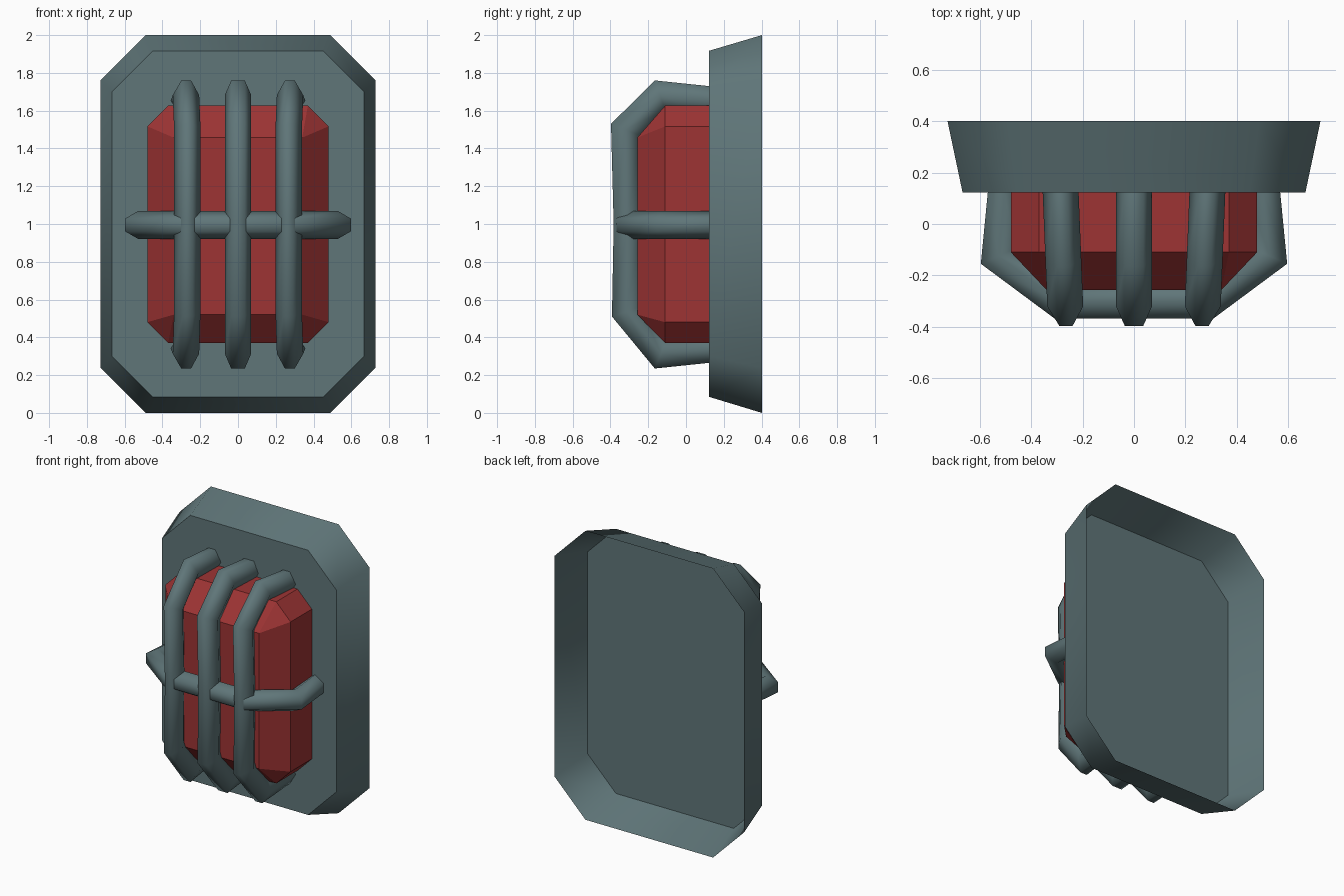
import bpy, bmesh, math
from mathutils import Vector

if "Cube" in bpy.data.objects:
    bpy.data.objects.remove(bpy.data.objects["Cube"])


def material(name, rgb):
    m = bpy.data.materials.new(name)
    m.diffuse_color = (*rgb, 1)
    m.use_nodes = True
    m.node_tree.nodes["Principled BSDF"].inputs["Base Color"].default_value = m.diffuse_color
    return m


GREY = material("slate_grey", (0.115, 0.18, 0.19))
RED = material("lens_red", (0.34, 0.034, 0.034))


def finish(name, bm, mat, smooth_angle):
    bmesh.ops.remove_doubles(bm, verts=bm.verts[:], dist=0.0005)
    bmesh.ops.recalc_face_normals(bm, faces=bm.faces[:])
    for f in bm.faces:
        f.smooth = smooth_angle > 0
    for e in bm.edges:
        e.smooth = e.calc_face_angle(0) < math.radians(smooth_angle)
    me = bpy.data.meshes.new(name)
    bm.to_mesh(me)
    bm.free()
    me.materials.append(mat)
    ob = bpy.data.objects.new(name, me)
    bpy.context.collection.objects.link(ob)
    return ob


def bridge(bm, loops):
    n = len(loops[0])
    for a, b in zip(loops, loops[1:]):
        for i in range(n):
            j = (i + 1) % n
            bm.faces.new((a[i], a[j], b[j], b[i]))


def octagon(bm, y, hx, z0, z1, c):
    """Chamfered rectangle facing the front at depth y."""
    pts = [(hx - c, z1), (hx, z1 - c), (hx, z0 + c), (hx - c, z0),
           (c - hx, z0), (-hx, z0 + c), (-hx, z1 - c), (c - hx, z1)]
    return [bm.verts.new((x, y, z)) for x, z in pts]


def stepped_block(name, rings, mat, smooth_angle=0):
    """Open at the back, capped at the front."""
    bm = bmesh.new()
    loops = [octagon(bm, *r) for r in rings]
    bridge(bm, loops)
    bm.faces.new(loops[-1])
    return finish(name, bm, mat, smooth_angle)


def bar(name, path, place, half_width, flat, depth):
    """Six-sided bar swept along its outer outline (a, y), with mitred bends."""
    bm = bmesh.new()
    pts = [Vector(p) for p in path]
    section = [(0, flat), (depth / 2, half_width), (depth, flat),
               (depth, -flat), (depth / 2, -half_width), (0, -flat)]
    loops = []
    for i, p in enumerate(pts):
        d0 = (p - pts[max(i - 1, 0)]).normalized()
        d1 = (pts[min(i + 1, len(pts) - 1)] - p).normalized()
        d0, d1 = (d0 if d0.length else d1), (d1 if d1.length else d0)
        t = (d0 + d1).normalized()
        inward = Vector((-t.y, t.x)) / t.dot(d0)
        if i in (0, len(pts) - 1):      # square off against the plate
            inward = Vector((-1 if p.x > 0 else 1, 0))
        loops.append([bm.verts.new(place(p + inward * u, v)) for u, v in section])
    bridge(bm, loops)
    return finish(name, bm, GREY, 100)


# Flared mounting plate, hollow behind
stepped_block("mounting_plate", [(0.402, 0.727, 0.0, 2.0, 0.238),
                                 (0.122, 0.668, 0.085, 1.917, 0.217)], GREY, 60)

# Red lens with a tapered front
stepped_block("lens", [(0.122, 0.48, 0.37, 1.627, 0.11),
                       (-0.11, 0.48, 0.37, 1.627, 0.11),
                       (-0.258, 0.34, 0.52, 1.457, 0.0)], RED)

# Vertical guard bars; heights are relative to z = 1
upright = [(-0.735, 0.122), (-0.765, -0.165), (-0.49, -0.392), (0, -0.383),
           (0.53, -0.397), (0.76, -0.165), (0.73, 0.122)]
for label, side in (("left", -1), ("middle", 0), ("right", 1)):
    bar(label + "_guard_bar", upright,
        lambda p, v, s=side: (s * (0.265 + 0.04 * (p.y + 0.4)) + v, p.y, 1 + p.x),
        0.07, 0.036 if side == 0 else 0.026, 0.15)

# Horizontal guard bar
cross = [(-0.57, 0.122), (-0.597, -0.155), (-0.31, -0.368),
         (0.31, -0.368), (0.597, -0.155), (0.57, 0.122)]
bar("cross_guard_bar", cross, lambda p, v: (p.x, p.y, 0.995 + v), 0.074, 0.034, 0.13)
